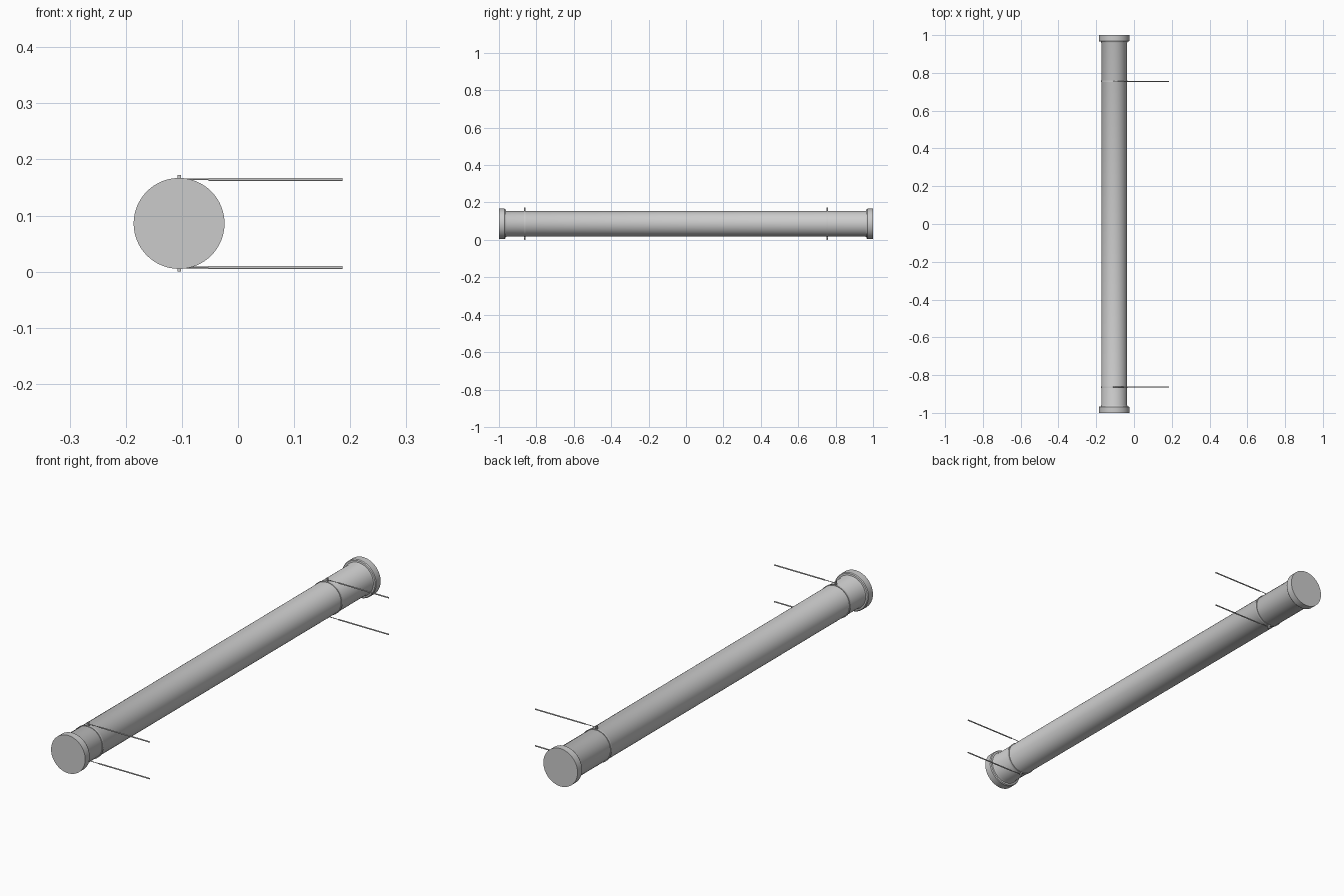
import bpy, bmesh, math
from mathutils import Matrix

if "Cube" in bpy.data.objects:
    bpy.data.objects.remove(bpy.data.objects["Cube"])

CX, CZ = -0.105, 0.086      # pipe axis


def finish(name, bm, smooth=True):
    bmesh.ops.recalc_face_normals(bm, faces=bm.faces)
    me = bpy.data.meshes.new(name)
    bm.to_mesh(me)
    bm.free()
    ob = bpy.data.objects.new(name, me)
    bpy.context.collection.objects.link(ob)
    if smooth:
        bpy.ops.object.select_all(action='DESELECT')
        ob.select_set(True)
        bpy.context.view_layer.objects.active = ob
        bpy.ops.object.shade_smooth_by_angle(angle=math.radians(35))
    return ob


def lathe(name, profile, closed=False, n=64):
    """Revolve (radius, y) points around the pipe axis."""
    bm = bmesh.new()
    rings = []
    for r, y in profile:
        rings.append([bm.verts.new((CX + r * math.cos(2 * math.pi * i / n), y,
                                    CZ + r * math.sin(2 * math.pi * i / n))) for i in range(n)])
    pairs = list(zip(rings, rings[1:]))
    if closed:
        pairs.append((rings[-1], rings[0]))
    else:
        bm.faces.new(rings[0])
        bm.faces.new(rings[-1])
    for a, b in pairs:
        for i in range(n):
            j = (i + 1) % n
            bm.faces.new((a[i], a[j], b[j], b[i]))
    return finish(name, bm)


def rod(name, x0, x1, y, z, r, n=16):
    bm = bmesh.new()
    m = Matrix.Translation(((x0 + x1) / 2, y, z)) @ Matrix.Rotation(math.pi / 2, 4, 'Y')
    bmesh.ops.create_cone(bm, cap_ends=True, segments=n, radius1=r, radius2=r,
                          depth=x1 - x0, matrix=m)
    return finish(name, bm)


def box(name, centre, size):
    bm = bmesh.new()
    bmesh.ops.create_cube(bm, size=1, matrix=Matrix.Translation(centre) @ Matrix.Diagonal((*size, 1)))
    return finish(name, bm, False)


# Pipe with flanged ends
half = [(0.068, 0.958), (0.071, 0.965), (0.078, 0.966), (0.081, 0.970), (0.081, 1.0)]
lathe("pipe", [(r, -y) for r, y in reversed(half)] + half)

# Two clamps, each with ears, screws and rods to the wall
for tag, y in (("front", -0.863), ("back", 0.755)):
    w = 0.004
    lathe(f"{tag}_clamp_ring", [(0.0675, y - w), (0.0705, y - w), (0.0705, y + w), (0.0675, y + w)], True)
    for side, s in (("upper", 1), ("lower", -1)):
        z = CZ + s * 0.0785
        box(f"{tag}_{side}_ear", (CX, y, CZ + s * 0.077), (0.006, 2 * w, 0.018))
        rod(f"{tag}_{side}_screw", -0.112, -0.05, y, z, 0.0014)
        rod(f"{tag}_{side}_wall_rod", -0.053, 0.186, y, z, 0.0027)
